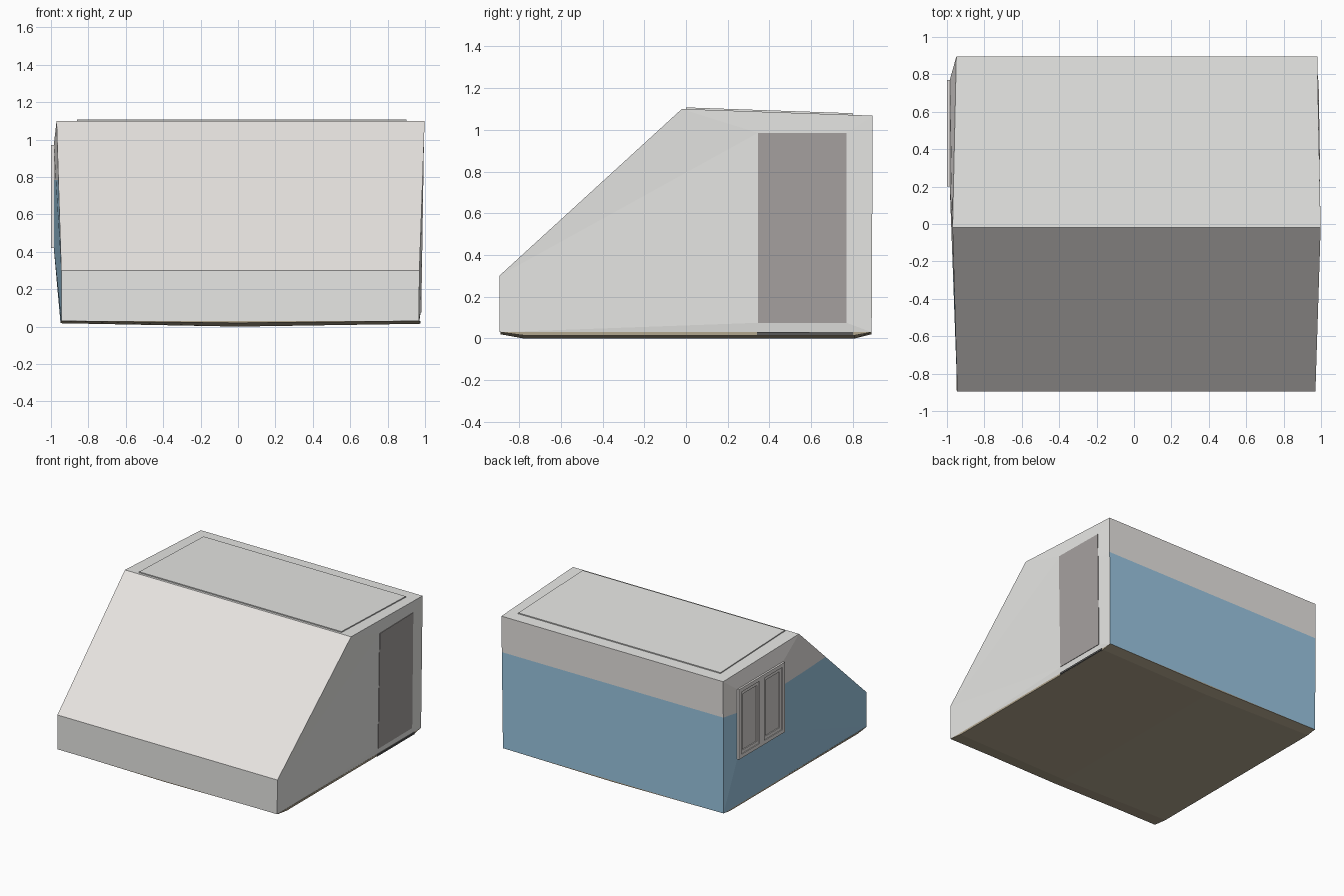
import bpy, bmesh

if "Cube" in bpy.data.objects:
    bpy.data.objects.remove(bpy.data.objects["Cube"])


def material(name, rgb):
    m = bpy.data.materials.new(name)
    m.diffuse_color = (*rgb, 1)
    m.use_nodes = True
    m.node_tree.nodes["Principled BSDF"].inputs["Base Color"].default_value = m.diffuse_color
    return m


WHITE = material("white_plaster", (0.80, 0.80, 0.78))
WARM = material("warm_white", (0.80, 0.77, 0.75))
BLUE = material("blue_paint", (0.33, 0.57, 0.76))
DOOR = material("door_grey", (0.38, 0.355, 0.35))
FLOOR = material("floor_brown", (0.45, 0.385, 0.275))
GLASS = material("window_grey", (0.68, 0.65, 0.63))
DARK = material("dark_gap", (0.10, 0.10, 0.10))


def finish(name, bm, mats):
    me = bpy.data.meshes.new(name)
    bmesh.ops.recalc_face_normals(bm, faces=bm.faces)
    bm.to_mesh(me)
    bm.free()
    for m in mats:
        me.materials.append(m)
    ob = bpy.data.objects.new(name, me)
    bpy.context.collection.objects.link(ob)
    return ob


def boxes(name, spans, mat):
    """One object from several (x0,x1,y0,y1,z0,z1) boxes."""
    bm = bmesh.new()
    for x0, x1, y0, y1, z0, z1 in spans:
        vs = bmesh.ops.create_cube(bm, size=1)["verts"]
        for v in vs:
            v.co.x = x1 if v.co.x > 0 else x0
            v.co.y = y1 if v.co.y > 0 else y0
            v.co.z = z1 if v.co.z > 0 else z0
    return finish(name, bm, [mat])


def ring(x0, x1, y0, y1, z0, z1, w):
    """Four bars around a rectangle in the side plane."""
    return [(x0, x1, y0, y0 + w, z0, z1), (x0, x1, y1 - w, y1, z0, z1),
            (x0, x1, y0 + w, y1 - w, z0, z0 + w), (x0, x1, y0 + w, y1 - w, z1 - w, z1)]


# Room shell: side outlines run front-bottom, front-top, ridge, back-top, back-bottom
profile = [(-0.895, 0.03), (-0.895, 0.30), (-0.02, 1.10), (0.895, 1.068), (0.89, 0.03)]
left_x = [-0.945, -0.945, -0.97, -0.95, -0.95]
right_x = [0.967, 0.97, 0.998, 0.98, 0.97]
window = [(0.20, 0.42), (0.20, 0.97), (0.77, 0.97), (0.77, 0.42)]
door = [(0.345, 0.075), (0.345, 0.985), (0.77, 0.985), (0.77, 0.075)]
door_x = [0.976, 0.990, 0.983, 0.973]

bm = bmesh.new()


def side_wall(xs, opening, opening_x):
    o = [bm.verts.new((x, y, z)) for x, (y, z) in zip(xs, profile)]
    a, b, c, d = [bm.verts.new((x, y, z)) for x, (y, z) in zip(opening_x, opening)]
    for f in ((o[0], o[1], a), (o[1], b, a), (o[1], o[2], b), (o[2], o[3], c, b),
              (o[3], o[4], d, c), (o[4], o[0], a, d), (a, b, c, d)):
        bm.faces.new(f)
    return o


L = side_wall(left_x, window, [-0.985] * 4)
R = side_wall(right_x, door, door_x)
for i in range(5):
    j = (i + 1) % 5
    bm.faces.new((L[i], L[j], R[j], R[i]))
bmesh.ops.recalc_face_normals(bm, faces=bm.faces)
# Paint line: blue below on the left and back walls, warm white above and on the slope
LINE = 0.785
bmesh.ops.bisect_plane(bm, geom=bm.verts[:] + bm.edges[:] + bm.faces[:],
                       plane_co=(0, 0, LINE), plane_no=(0, 0, 1))
for f in bm.faces:
    n, z = f.normal, f.calc_center_median().z
    if n.x < -0.5 or n.y > 0.5:
        f.material_index = 2 if z < LINE else 1
    elif n.y < -0.3 and n.z > 0.3:
        f.material_index = 1
finish("room_shell", bm, [WHITE, WARM, BLUE])

# Floor underside: shallow bulge toward the middle
bm = bmesh.new()
cols = [(-0.948, 0.03, 0.018), (0.0, 0.02, 0.0), (0.97, 0.03, 0.015)]
ys = [-0.89, -0.78, 0.81, 0.89]
g = [[bm.verts.new((x, y, edge if k in (0, 3) else mid)) for k, y in enumerate(ys)]
     for x, edge, mid in cols]
for i in range(2):
    for k in range(3):
        bm.faces.new((g[i][k], g[i + 1][k], g[i + 1][k + 1], g[i][k + 1]))
for row in (g[0], g[2]):
    bm.faces.new(row)
for k in (0, 3):
    bm.faces.new([g[i][k] for i in range(3)])
top = [g[0][0], g[2][0], g[2][3], g[0][3]]
bm.faces.new(top)
finish("floor", bm, [FLOOR])

# Raised roof panel following the slight roof fall
bm = bmesh.new()
for v in bmesh.ops.create_cube(bm, size=1)["verts"]:
    up = v.co.z > 0
    x, y = (0.90 if v.co.x > 0 else -0.86), (0.80 if v.co.y > 0 else 0.0)
    v.co = (x, y, 1.10 - 0.035 * (y + 0.02) + (0.008 if up else -0.02))
finish("roof_panel", bm, [WHITE])

# Door plate and threshold
bm = bmesh.new()
front = [bm.verts.new((x + 0.004, y, z)) for x, (y, z) in zip(door_x, door)]
back = [bm.verts.new((x - 0.004, y, z)) for x, (y, z) in zip(door_x, door)]
bm.faces.new(front)
bm.faces.new(back)
for i in range(4):
    j = (i + 1) % 4
    bm.faces.new((front[i], front[j], back[j], back[i]))
finish("door", bm, [DOOR])
boxes("door_threshold", [(0.95, 0.977, 0.34, 0.80, 0.016, 0.03)], DARK)

# Double window: outer frame, mullion, two stepped sashes and panes
y0, y1, z0, z1 = 0.20, 0.77, 0.42, 0.97
boxes("window_frame", ring(-1.0, -0.97, y0, y1, z0, z1, 0.03)
      + [(-1.0, -0.97, 0.455, 0.515, z0 + 0.03, z1 - 0.03)], WARM)
for tag, a, b in (("front", 0.23, 0.455), ("back", 0.515, 0.74)):
    boxes(tag + "_sash", ring(-0.994, -0.975, a, b, z0 + 0.03, z1 - 0.03, 0.025), WARM)
    boxes(tag + "_pane", [(-0.987, -0.98, a + 0.025, b - 0.025, z0 + 0.055, z1 - 0.055)], GLASS)
